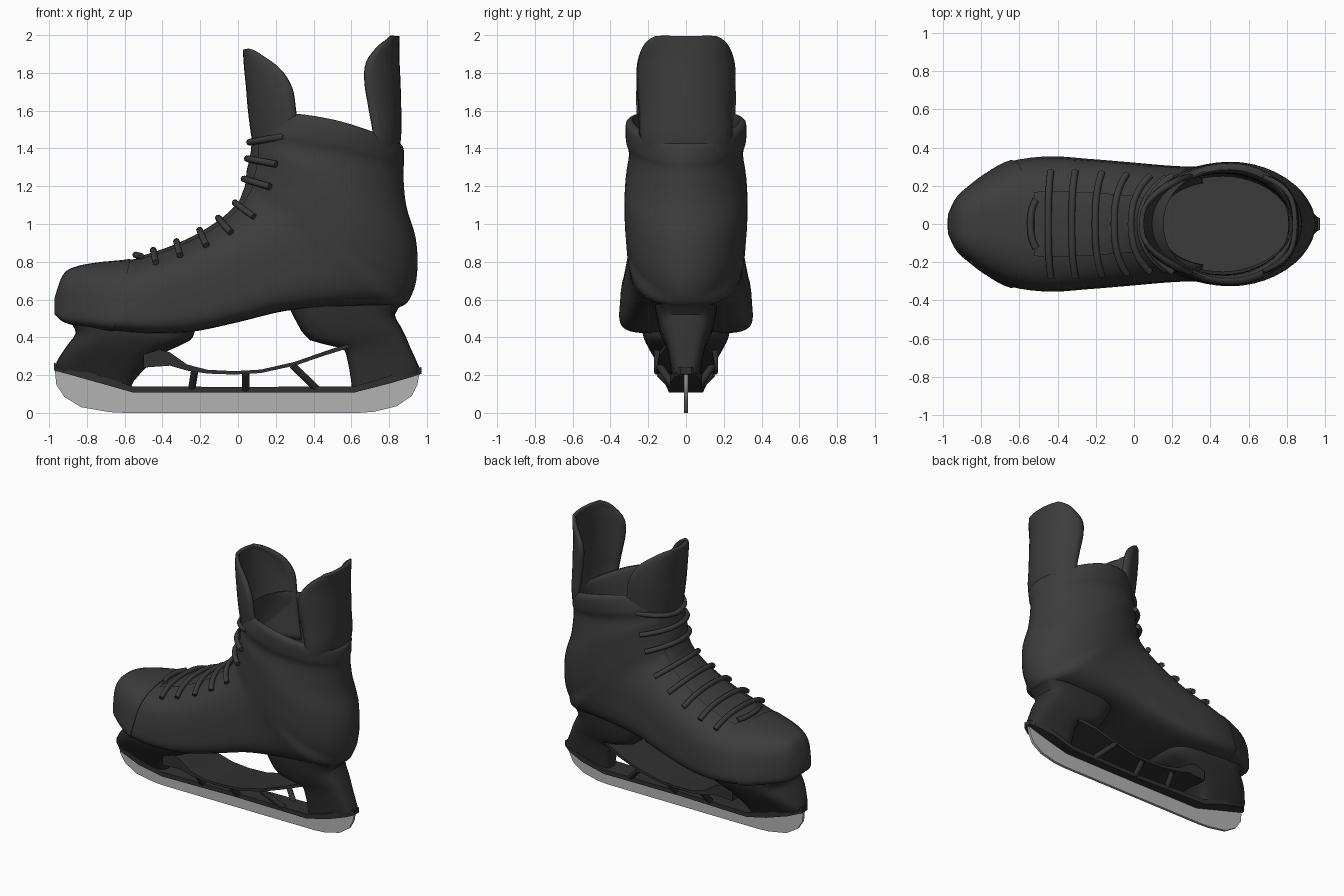
import bpy, bmesh, math

if "Cube" in bpy.data.objects:
    bpy.data.objects.remove(bpy.data.objects["Cube"])


def material(name, value, rough=0.6):
    m = bpy.data.materials.new(name)
    m.use_nodes = True
    col = (value, value, value, 1)
    m.diffuse_color = col
    node = m.node_tree.nodes["Principled BSDF"]
    node.inputs["Base Color"].default_value = col
    node.inputs["Roughness"].default_value = rough
    return m


BOOT = material("charcoal leather", 0.045)
HOLDER = material("black plastic", 0.03)
STEEL = material("grey steel", 0.45)


def finish(name, bm, mat, angle=40):
    bmesh.ops.recalc_face_normals(bm, faces=bm.faces)
    mesh = bpy.data.meshes.new(name)
    bm.to_mesh(mesh)
    bm.free()
    mesh.materials.append(mat)
    ob = bpy.data.objects.new(name, mesh)
    bpy.context.collection.objects.link(ob)
    bpy.ops.object.select_all(action='DESELECT')
    ob.select_set(True)
    bpy.context.view_layer.objects.active = ob
    bpy.ops.object.shade_smooth_by_angle(angle=math.radians(angle))
    return ob


def skin(name, rows, mat, closed=True, angle=40):
    """Bridge rows of points into a surface, capped when closed."""
    bm = bmesh.new()
    vs = [[bm.verts.new(p) for p in row] for row in rows]
    n = len(rows[0])
    for a, b in zip(vs, vs[1:]):
        for i in range(n if closed else n - 1):
            j = (i + 1) % n
            bm.faces.new((a[i], a[j], b[j], b[i]))
    if closed:
        bm.faces.new(vs[0])
        bm.faces.new(vs[-1])
    return finish(name, bm, mat, angle)


def sample(table, t):
    """Smooth interpolation of table rows at a fractional index."""
    last = len(table) - 1
    i = min(int(t), last - 1)
    f = t - i
    p0, p1, p2, p3 = (table[max(0, min(last, i + k))] for k in (-1, 0, 1, 2))
    return [b + f * ((c - a) / 2 + f * (a - 2.5 * b + 2 * c - d / 2
            + f * (1.5 * (b - c) + (d - a) / 2))) for a, b, c, d in zip(p0, p1, p2, p3)]


def section(st, angles, n_in=3.5, n_out=3.5, k=0, grow=0, lift=0):
    """Superellipse between two side-profile points, with a half width."""
    ix, iz, ox, oz, w = st
    cx, cz, hx, hz = (ix + ox) / 2, (iz + oz) / 2, (ix - ox) / 2, (iz - oz) / 2
    s = 1 + grow / math.hypot(hx, hz)
    pts = []
    for a in angles:
        c, d = math.cos(a), math.sin(a)
        n = n_in if c > 0 else n_out
        C = math.copysign(abs(c) ** (2 / n), c)
        S = math.copysign(abs(d) ** (2 / n), d)
        pts.append((cx + hx * s * C, (w + grow) * S * (1 - k * C), cz + hz * s * C + lift * S * S))
    return pts


def boot_section(t, angles, grow=0):
    foot = 1 - min(1, t / 9)
    sole = max(0, min(1, (11.5 - t) / 5))
    lift = 0.045 * max(0, min(1, (t - 15) / 3))
    return section(sample(BOOT_ST, t), angles, 2.1 + 0.9 * foot, 1.9 + 4 * sole,
                   0.13 * foot, grow, lift)


def loop(n):
    return [2 * math.pi * i / n for i in range(n)]


def arc(half, n):
    return [half * (2 * i / n - 1) for i in range(n + 1)]


def steps(a, b, n):
    return [a + (b - a) * i / n for i in range(n + 1)]


# Boot stations: throat x, z, sole or heel x, z, half width
BOOT_ST = [
    (-.972, .60, -.972, .53, .045), (-.93, .72, -.93, .49, .125), (-.87, .765, -.87, .47, .18),
    (-.75, .79, -.78, .455, .25), (-.57, .81, -.66, .435, .318), (-.42, .85, -.45, .42, .345),
    (-.25, .92, -.24, .43, .335), (-.1, 1.01, 0, .48, .32), (0, 1.1, .25, .54, .305),
    (.03, 1.16, .5, .56, .3), (.045, 1.2, .72, .565, .305), (.05, 1.24, .87, .565, .315),
    (.055, 1.28, .93, .65, .322), (.065, 1.32, .95, .77, .325), (.075, 1.37, .94, .93, .325),
    (.08, 1.41, .89, 1.1, .318), (.085, 1.44, .875, 1.27, .302), (.1, 1.49, .88, 1.33, .318),
    (.15, 1.57, .873, 1.41, .317),
    # Lining turns over the rim and drops to the insole
    (.15, 1.57, .835, 1.42, .275), (.12, 1.4, .825, 1.27, .265), (.11, .95, .825, .85, .26),
    (.11, .78, .825, .7, .25)]
ring = loop(44)
skin("boot_shell", [boot_section(t, ring) for t in steps(0, 22, 88)], BOOT)

# Toe cap and the tongue under the laces sit just proud of the shell
skin("toe_cap", [boot_section(t, ring, 0.006) for t in steps(0, 4, 16)], BOOT)
skin("throat_strip", [boot_section(t, arc(.45, 10), 0.01) for t in steps(4.3, 17, 40)],
     BOOT, closed=False)


def tube(name, points, radius, mat):
    cu = bpy.data.curves.new(name, 'CURVE')
    cu.dimensions = '3D'
    cu.bevel_depth = radius
    cu.bevel_resolution = 2
    cu.use_fill_caps = True
    sp = cu.splines.new('POLY')
    sp.points.add(len(points) - 1)
    for p, q in zip(sp.points, points):
        p.co = (*q, 1)
    cu.materials.append(mat)
    ob = bpy.data.objects.new(name, cu)
    bpy.context.collection.objects.link(ob)


# Laces: station, half arc, then how far the ends sweep back and up
LACES = [(4.15, .3, .03, 0), (4.8, .85, .02, 0), (5.55, .85, .02, 0), (6.3, .85, .03, 0),
         (7, .85, .05, .01), (7.9, .85, .06, .02), (10.6, .8, .02, .06), (13.3, .8, .02, .05),
         (15.6, .8, .06, .06)]
for i, (t, half, back, up) in enumerate(LACES):
    path = []
    for a, (x, y, z) in zip(arc(1, 16), boot_section(t, arc(half, 16), 0.022)):
        path.append((x + back * a * a, y, z + up * a * a))
    tube(f"lace_{i + 1}", path, 0.018, BOOT)


# Curved upright panels: z, centre x, half width, wrap depth
def panel(name, table):
    rows = []
    for t in steps(0, len(table) - 1, 24):
        z, x, w, d = sample(table, t)
        rows.append([(x + d * u * u, w * math.sin(u * 1.3) / math.sin(1.3), z) for u in arc(1, 16)])
    ob = skin(name, rows, BOOT, closed=False)
    mod = ob.modifiers.new("thickness", 'SOLIDIFY')
    mod.thickness = 0.025
    mod.offset = 0


panel("tongue", [(1.25, .12, .225, .24), (1.45, .085, .24, .24), (1.6, .065, .25, .24),
                 (1.72, .055, .25, .23), (1.82, .045, .22, .18), (1.89, .04, .16, .09),
                 (1.925, .04, .09, .02)])
panel("tendon_guard", [(1.25, .82, .21, -.12), (1.45, .85, .235, -.13), (1.6, .852, .24, -.155),
                       (1.75, .848, .25, -.175), (1.86, .843, .245, -.16),
                       (1.95, .842, .21, -.09), (1.995, .842, .15, -.03)])

# Holder posts, lofted from the sole down into the rail
FRONT = [(-.88, .47, -.23, .43, .23), (-.86, .42, -.26, .38, .225), (-.91, .35, -.42, .3, .185),
         (-.96, .27, -.55, .17, .115), (-.96, .235, -.56, .125, .09)]
REAR = [(.27, .56, .87, .575, .165), (.31, .48, .83, .52, .155), (.38, .385, .86, .46, .135),
        (.54, .345, .89, .4, .11), (.575, .3, .915, .34, .095), (.6, .16, .96, .24, .075),
        (.6, .12, .96, .215, .07)]
for name, table in (("front_post", FRONT), ("rear_post", REAR)):
    skin(name, [section(sample(table, t), loop(28)) for t in steps(0, len(table) - 1, 12)], HOLDER)


# Flat bars swept along x: x, z, half width, half thickness
def bar(name, table):
    rows = [[(x, -w, z - h), (x, w, z - h), (x, w, z + h), (x, -w, z + h)]
            for x, z, w, h in table]
    skin(name, rows, HOLDER, angle=30)


bar("rail", [(-.975, .245, .03, .02), (-.9, .225, .09, .02), (-.74, .18, .115, .02),
             (-.56, .125, .09, .016), (0, .122, .07, .015), (.62, .125, .08, .016),
             (.8, .175, .085, .02), (.92, .21, .06, .02), (.972, .225, .03, .018)])
bar("bridge", [(-.5, .3, .17, .06), (-.36, .285, .17, .035), (-.27, .24, .17, .016),
               (-.16, .218, .167, .01), (-.02, .212, .16, .009), (.12, .22, .155, .009),
               (.3, .26, .15, .01), (.46, .315, .14, .011), (.6, .36, .1, .012)])
for side, s in (("left", 1), ("right", -1)):
    for i, (xa, za, xb) in enumerate(((-.23, .22, -.245), (.04, .21, .04), (.29, .25, .42))):
        tube(f"strut_{side}_{i + 1}", [(xa, .14 * s, za), (xb, .055 * s, .125)], 0.02, HOLDER)

# Blade: extruded side profile
PROFILE = [(-.97, .235), (-.962, .15), (-.92, .085), (-.83, .03), (-.68, .004), (-.6, 0), (.64, 0),
           (.72, .006), (.84, .035), (.92, .09), (.95, .15), (.963, .22), (.62, .125), (-.56, .125)]
skin("blade", [[(x, y, z) for x, z in PROFILE] for y in (-.01, .01)], STEEL, angle=30)
